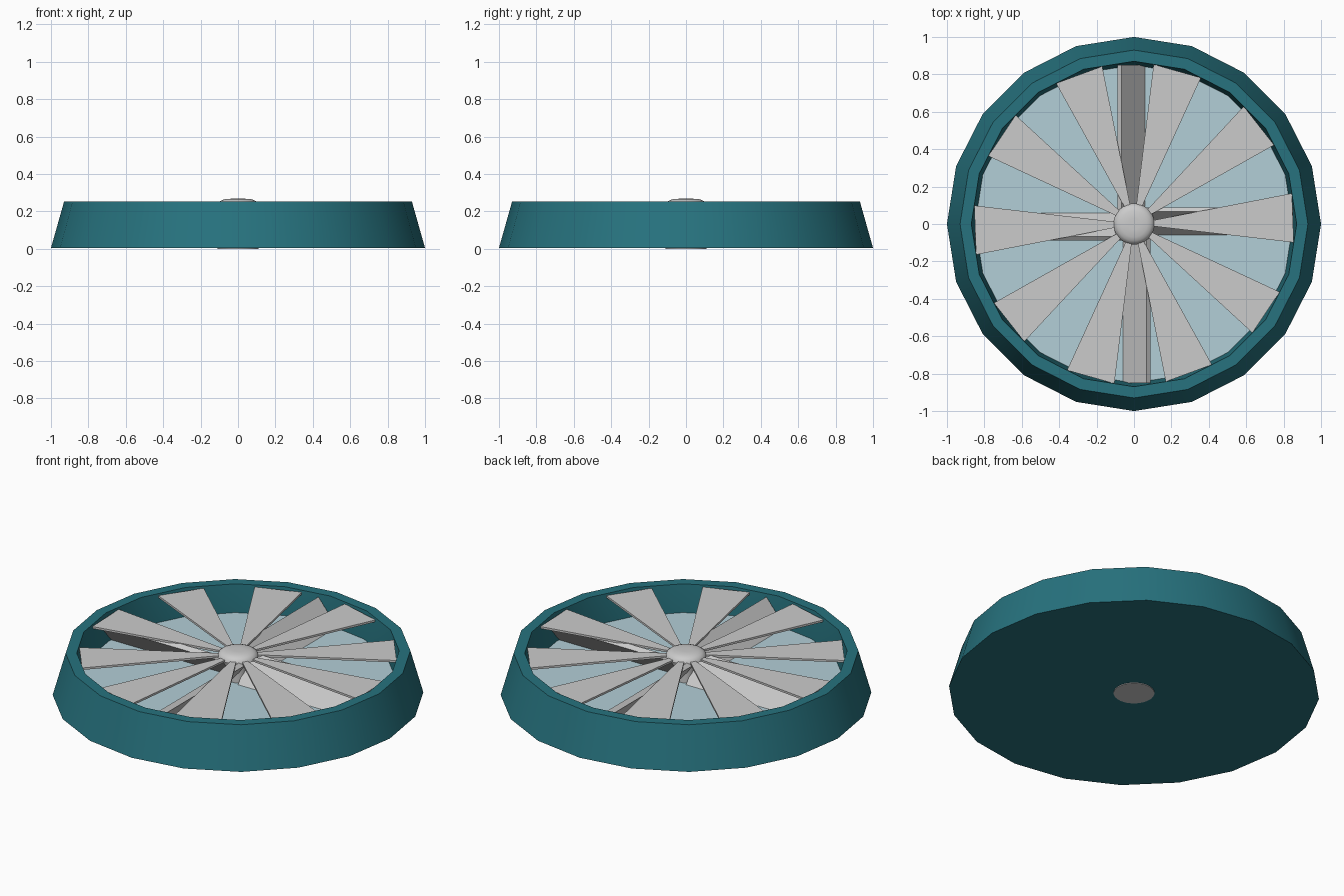
import bpy, bmesh
from math import pi, sin, cos, radians
from mathutils import Matrix

if "Cube" in bpy.data.objects:
    bpy.data.objects.remove(bpy.data.objects["Cube"])


def material(name, color):
    m = bpy.data.materials.new(name)
    m.diffuse_color = color
    m.use_nodes = True
    m.node_tree.nodes["Principled BSDF"].inputs["Base Color"].default_value = m.diffuse_color
    return m


def finish(name, bm, mat=None, smooth=None):
    bmesh.ops.recalc_face_normals(bm, faces=bm.faces)
    me = bpy.data.meshes.new(name)
    bm.to_mesh(me)
    bm.free()
    ob = bpy.data.objects.new(name, me)
    bpy.context.collection.objects.link(ob)
    if mat:
        me.materials.append(mat)
    if smooth:
        bpy.ops.object.select_all(action='DESELECT')
        ob.select_set(True)
        bpy.context.view_layer.objects.active = ob
        bpy.ops.object.shade_smooth_by_angle(angle=radians(smooth))
    return ob


def lathe(name, profile, sides, mat=None, smooth=None):
    """Spin an (r, z) profile about z; the ends are capped with a single face."""
    bm = bmesh.new()
    rings = [[bm.verts.new((r * sin(2 * pi * i / sides), r * cos(2 * pi * i / sides), z))
              for i in range(sides)] for r, z in profile]
    for a, b in zip(rings, rings[1:]):
        for i in range(sides):
            j = (i + 1) % sides
            bm.faces.new((a[i], a[j], b[j], b[i]))
    bm.faces.new(rings[0])
    bm.faces.new(rings[-1])
    return finish(name, bm, mat, smooth)


teal = material("teal", (0.02, 0.17, 0.21, 1))
glass = material("pale_glass", (0.45, 0.62, 0.68, 0.5))

# Tapered housing: closed base, outer wall, flat rim and inner wall
lathe("housing", [(1.0, 0.004), (0.93, 0.252), (0.87, 0.252), (0.85, 0.09), (0.85, 0.02)],
      20, teal, 30)

# Glass pane across the inside
bm = bmesh.new()
bmesh.ops.create_circle(bm, cap_ends=True, segments=20, radius=0.852,
                        matrix=Matrix.Translation((0, 0, 0.09)) @ Matrix.Rotation(pi / 2, 4, 'Z'))
finish("glass_pane", bm, glass)

# Hub: foot disc, shaft and domed cap
lathe("hub", [(0.11, 0), (0.11, 0.015), (0.05, 0.04), (0.05, 0.215), (0.11, 0.23),
              (0.105, 0.247), (0.09, 0.258), (0.07, 0.266), (0.03, 0.268)], 32, smooth=40)

# Ten flat wedge-shaped upper blades
bm = bmesh.new()
for k in range(10):
    a = radians(2.2 + 36 * k)
    h = radians(8.8)
    pts = [(0.06, a - h), (0.86, a - h), (0.86, a + h), (0.06, a + h)]
    lo, hi = [[bm.verts.new((r * cos(t), r * sin(t), z)) for r, t in pts] for z in (0.228, 0.24)]
    bm.faces.new(lo[::-1])
    bm.faces.new(hi)
    for i in range(4):
        j = (i + 1) % 4
        bm.faces.new((lo[i], lo[j], hi[j], hi[i]))
finish("upper_blades", bm)

# Four pitched propeller blades underneath
bm = bmesh.new()
for k in range(4):
    m = (Matrix.Rotation(k * pi / 2, 4, 'Z') @ Matrix.Translation((0.445, 0, 0.136))
         @ Matrix.Rotation(radians(50), 4, 'X') @ Matrix.Diagonal((0.81, 0.24, 0.03, 1)))
    bmesh.ops.create_cube(bm, size=1, matrix=m)
finish("lower_blades", bm)
